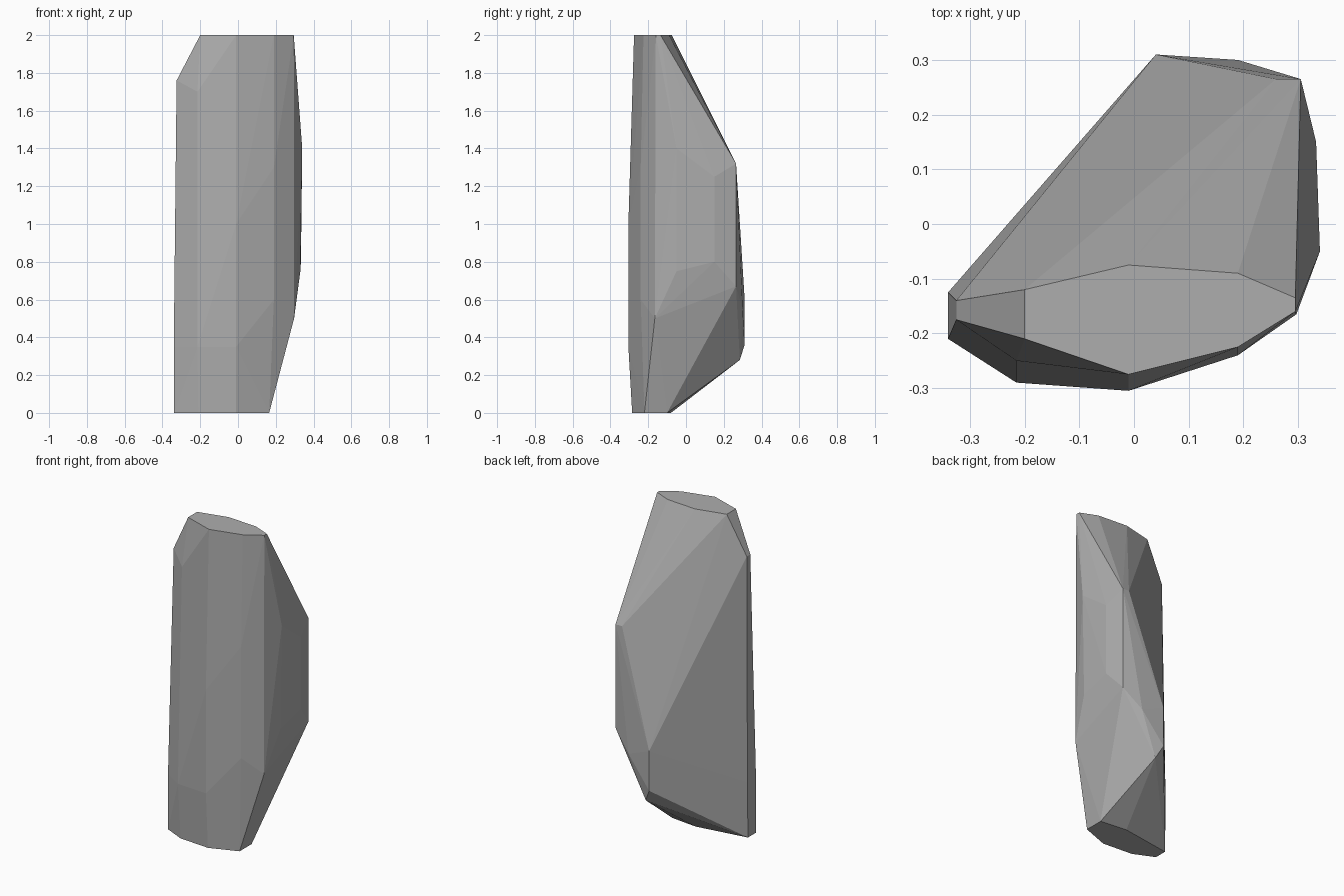
import bpy
import bmesh

# Remove the default cube
default_cube = bpy.data.objects.get("Cube")
if default_cube:
    bpy.data.objects.remove(default_cube, do_unlink=True)


def make_material(name, colour):
    material = bpy.data.materials.new(name)
    material.use_nodes = True
    material.diffuse_color = colour
    material.node_tree.nodes["Principled BSDF"].inputs["Base Color"].default_value = colour
    return material


def layer(outline, height):
    """Corners of one level cut through the stone."""
    return [(x, y, height) for x, y in outline]


def column(x, y, *heights):
    """Corners stacked on one upright edge."""
    return [(x, y, z) for z in heights]


def chiselled_stone(name, corners, material):
    """Wrap the corners in a faceted convex skin."""
    bm = bmesh.new()
    for corner in corners:
        bm.verts.new(corner)
    hull = bmesh.ops.convex_hull(bm, input=bm.verts)
    leftovers = {v for v in hull["geom_interior"] + hull["geom_unused"]
                 if isinstance(v, bmesh.types.BMVert)}
    bmesh.ops.delete(bm, geom=list(leftovers), context="VERTS")
    bmesh.ops.dissolve_limit(bm, angle_limit=0.01, verts=bm.verts, edges=bm.edges)
    bmesh.ops.recalc_face_normals(bm, faces=bm.faces)
    mesh = bpy.data.meshes.new(name)
    bm.to_mesh(mesh)
    bm.free()
    mesh.materials.append(material)
    stone = bpy.data.objects.new(name, mesh)
    bpy.context.collection.objects.link(stone)
    return stone


# Flat top and bottom cuts
top_cut = layer([(-.2, -.12), (-.01, -.075), (.19, -.09), (.295, -.135),
                 (.295, -.16), (.19, -.225), (-.01, -.275), (-.2, -.21)], 2)
bottom_cut = layer([(-.34, -.13), (-.01, -.08), (.165, -.1), (.165, -.22),
                    (-.01, -.285), (-.21, -.27), (-.34, -.21)], 0)

# Broad front, from the narrow edge round to the wide edge
front_edges = (
    column(-.325, -.14, 1.76) + column(-.325, -.175, 1.76)
    + column(-.34, -.125, .35) + column(-.34, -.21, .35)
    + column(-.215, -.25, 1.7) + column(-.215, -.29, .35)
    + column(-.01, -.305, 1, .35)
    + column(.19, -.24, 1.3, .6)
    + column(.297, -.165, 1.3, .5)
)

# Wide side and the ridge at the back
back_edges = (
    column(.34, -.05, 1.4) + column(.33, -.05, .75)
    + column(.333, .15, 1.25, .8)
    + column(.305, .265, 1.32, .67) + column(.26, .265, 1.32)
    + column(.19, .3, .55)
    + column(.04, .31, .61, .36) + column(.08, .285, .28)
)

grey_stone = make_material("grey stone", (.42, .42, .42, 1))
chiselled_stone("standing_stone", top_cut + bottom_cut + front_edges + back_edges, grey_stone)
